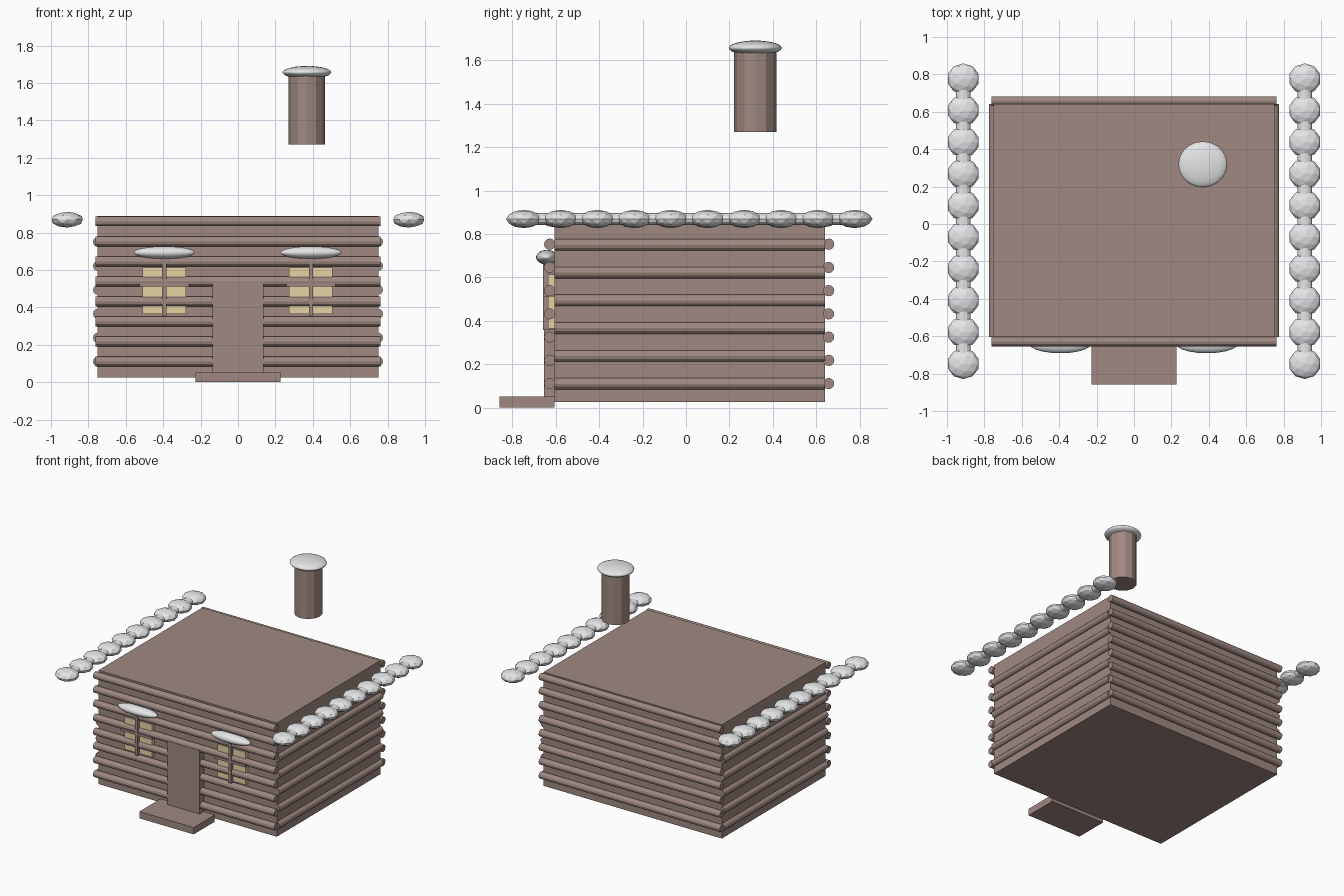
import bpy, math

cube = bpy.data.objects.get("Cube")
if cube:
    bpy.data.objects.remove(cube, do_unlink=True)


def material(name, rgb):
    m = bpy.data.materials.new(name)
    m.use_nodes = True
    m.diffuse_color = (*rgb, 1)
    m.node_tree.nodes["Principled BSDF"].inputs["Base Color"].default_value = (*rgb, 1)
    return m


WOOD = material("brown wood", (0.35, 0.25, 0.22))
SNOW = material("white snow", (0.93, 0.94, 0.96))
GLASS = material("warm yellow glass", (0.85, 0.70, 0.40))


def finish(name, mat):
    ob = bpy.context.object
    ob.name = name
    ob.data.materials.append(mat)
    return ob


def box(name, lo, hi, mat=WOOD):
    bpy.ops.mesh.primitive_cube_add(size=1, location=[(a + b) / 2 for a, b in zip(lo, hi)])
    ob = finish(name, mat)
    ob.scale = [b - a for a, b in zip(lo, hi)]
    return ob


def log(name, centre, radius, length, axis="Z", mat=WOOD):
    turn = {"X": (0, math.pi / 2, 0), "Y": (math.pi / 2, 0, 0), "Z": (0, 0, 0)}[axis]
    bpy.ops.mesh.primitive_cylinder_add(vertices=12, radius=radius, depth=length,
                                        location=centre, rotation=turn)
    return finish(name, mat)


def snow(name, centre, radii, detail=2):
    bpy.ops.mesh.primitive_ico_sphere_add(subdivisions=detail, radius=1, location=centre)
    ob = finish(name, SNOW)
    ob.scale = radii
    if detail > 2:
        bpy.ops.object.shade_smooth_by_angle()
    return ob


# Cabin body
FRONT, BACK, SIDE = -0.605, 0.641, 0.75
box("cabin_body", (-SIDE, FRONT, 0.025), (SIDE, BACK, 0.89))

# Wall logs: eight on the front and back, six on each side
for i in range(8):
    z = 0.111 + 0.107 * i
    log("front_log", (0, -0.628, z), 0.026, 1.524, "X")
    log("back_log", (0, 0.657, z), 0.026, 1.524, "X")
for i in range(6):
    for s in (-1, 1):
        log("side_log", (s * 0.748, (FRONT + BACK) / 2, 0.11 + 0.128 * i),
            0.027, BACK - FRONT, "Y")

# Door and step
box("door", (-0.136, -0.655, 0.05), (0.136, FRONT, 0.535))
box("door_step", (-0.228, -0.858, 0), (0.228, FRONT, 0.052))

# Windows with crossbars and snow-topped lintels
for x in (-0.394, 0.39):
    box("window_pane", (x - 0.116, -0.635, 0.365), (x + 0.116, FRONT, 0.613), GLASS)
    box("window_upright", (x - 0.011, -0.658, 0.357), (x + 0.011, FRONT, 0.68))
    box("window_crossbar", (x - 0.132, -0.658, 0.511), (x + 0.132, FRONT, 0.53))
    snow("window_snow", (x, -0.641, 0.693), (0.165, 0.05, 0.034), 3)

# Chimney with snow cap
log("chimney", (0.368, 0.319, 1.455), 0.097, 0.37)
snow("chimney_snow", (0.368, 0.319, 1.657), (0.131, 0.123, 0.034), 3)

# Rows of snow clumps along the eaves
for s in (-1, 1):
    for i in range(10):
        snow("eave_snow_clump", (s * 0.913, -0.747 + 0.1693 * i, 0.869), (0.087, 0.082, 0.042))
    core = log("eave_snow_core", (s * 0.913, 0.015, 0.869), 0.038, 1.5, "Y", SNOW)
    core.scale.y = 0.7
